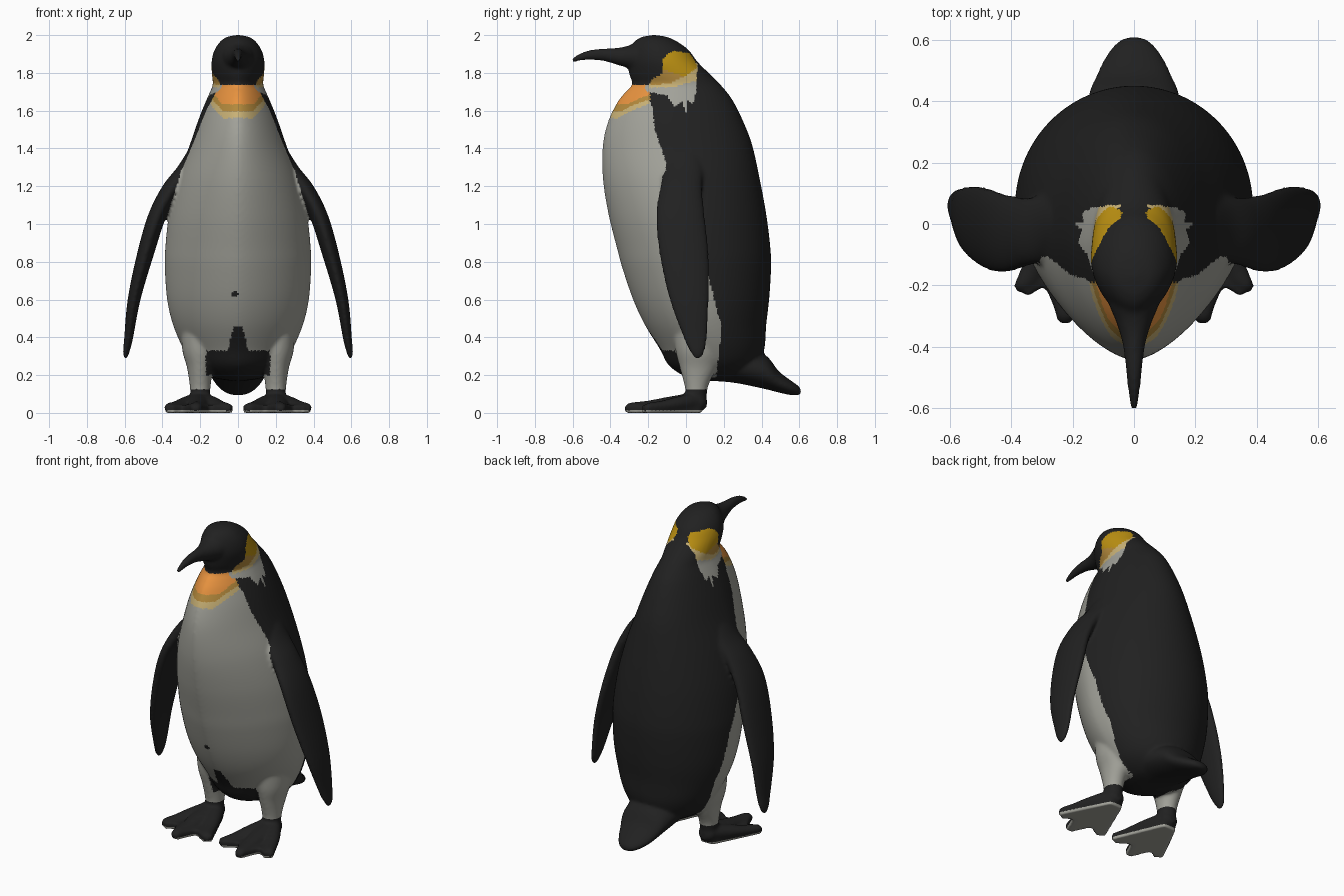
import bpy, bmesh, math

if "Cube" in bpy.data.objects:
    bpy.data.objects.remove(bpy.data.objects["Cube"])

# ---------- colours ----------
COLOURS = [("black feathers", (.015, .015, .015)), ("pale grey belly", (.36, .36, .32)),
           ("orange throat", (.80, .29, .05)), ("tan edge", (.45, .25, .045)),
           ("cream edge", (.58, .44, .18)), ("gold ear", (.50, .28, .006))]
MATS = []
for name, rgb in COLOURS:
    m = bpy.data.materials.new(name)
    m.diffuse_color = (*rgb, 1)
    m.use_nodes = True
    m.node_tree.nodes["Principled BSDF"].inputs["Base Color"].default_value = m.diffuse_color
    MATS.append(m)
BLACK, GREY, ORANGE, TAN, CREAM, GOLD = range(6)
PARTS = []


# ---------- helpers ----------
def finish(name, bm):
    bmesh.ops.recalc_face_normals(bm, faces=bm.faces)
    me = bpy.data.meshes.new(name)
    bm.to_mesh(me)
    bm.free()
    PARTS.append(me)


def spline(rows, steps):
    """Catmull-Rom through all values of the rows."""
    out = []
    for i in range(len(rows) - 1):
        a, b, c, d = (rows[max(i - 1, 0)], rows[i], rows[i + 1], rows[min(i + 2, len(rows) - 1)])
        for s in range(steps):
            t = s / steps
            out.append([q + .5 * t * (r - p + t * (2*p - 5*q + 4*r - u + t * (3*(q - r) + u - p)))
                        for p, q, r, u in zip(a, b, c, d)])
    return out + [list(rows[-1])]


def loft(name, rows, axis, seg=32, steps=6, keel=2.0):
    """Rings (x, y, z, half width, half depth) along z or y; keel < 2 sharpens the front half."""
    bm = bmesh.new()
    rings = []
    for x, y, z, u, v in spline(rows, steps):
        ring = []
        for k in range(seg):
            a = 2 * math.pi * k / seg
            n = 2 / keel if math.sin(a) < 0 else 1
            p = max(u, .001) * math.copysign(abs(math.cos(a)) ** n, math.cos(a))
            q = max(v, .001) * math.copysign(abs(math.sin(a)) ** n, math.sin(a))
            ring.append(bm.verts.new((x + p, y + q, z) if axis == 'z' else (x + p, y, z + q)))
        rings.append(ring)
    for r, s in zip(rings, rings[1:]):
        for k in range(seg):
            j = (k + 1) % seg
            bm.faces.new((r[k], r[j], s[j], s[k]))
    bm.faces.new(rings[0])
    bm.faces.new(rings[-1])
    finish(name, bm)


def plate(name, outline, z0, z1):
    bm = bmesh.new()
    lo, hi = [[bm.verts.new((x, y, z)) for x, y in outline] for z in (z0, z1)]
    bm.faces.new(lo)
    bm.faces.new(hi)
    for k in range(len(lo)):
        j = (k + 1) % len(lo)
        bm.faces.new((lo[k], lo[j], hi[j], hi[k]))
    finish(name, bm)


def inside(poly, y, z):
    hit = False
    for (a, b), (c, d) in zip(poly, poly[1:] + poly[:1]):
        if (b > z) != (d > z) and y < a + (z - b) * (c - a) / (d - b):
            hit = not hit
    return hit


def lerp(table, z):
    for (z0, a), (z1, b) in zip(table, table[1:]):
        if z <= z1:
            return a + (b - a) * max(0, (z - z0) / (z1 - z0))
    return table[-1][1]


# ---------- plumage pattern, in side view (y, z) ----------
EAR = [(-.125, 1.87), (-.10, 1.90), (-.06, 1.915), (.02, 1.905), (.045, 1.87), (.06, 1.83),
       (.0, 1.785), (-.08, 1.745), (-.19, 1.735), (-.18, 1.765), (-.12, 1.80)]
EAR_EDGE = [(.065, 1.86), (.055, 1.76), (-.06, 1.725), (-.2, 1.72), (-.19, 1.75), (0, 1.82)]
NECK = [(-.22, 1.737), (.05, 1.77), (.055, 1.70), (.035, 1.63), (.01, 1.66), (0, 1.59),
        (-.02, 1.65), (-.06, 1.62), (-.1, 1.68), (-.21, 1.70)]
FLANK = [(.2, .16), (.45, .19), (.6, .15), (.76, .11), (1, 0), (1.2, -.1),
         (1.34, -.11), (1.5, -.165), (1.62, -.18), (1.7, -.21)]
WING = [(.29, .5), (.6, .46), (.84, .412), (1.05, .372), (1.2, .325), (1.35, .28), (1.4, 9)]


def plumage(c):
    x, y, z = abs(c.x), c.y, c.z
    if z < .125:                              # feet with pale soles, tail tip
        return GREY if z < .012 else BLACK
    if x > .04:
        if inside(EAR, y, z):
            return TAN if z < 1.81 - .3 * (y + .1) else GOLD
        if inside(EAR_EDGE, y, z):
            return CREAM
        if inside(NECK, y, z):
            return GREY
    if z > 1.737:
        return BLACK
    q = z - 1.56 - 1.1 * max(0, x - .08)      # throat bib bands
    if q > 0 and y < -.19:
        return ORANGE if q > .073 else TAN if q > .038 else CREAM
    if (z > .29 and x > lerp(WING, z)) or (x < .135 and z < .2):
        return BLACK
    if (.2 <= z < .33 and x < .17) or (z < .46 and x < .055 - .25 * (z - .33)):
        return BLACK
    if math.hypot(c.x + .015, z - .63) < .018 and y < 0:
        return BLACK
    return GREY if y < lerp(FLANK, z) else BLACK


# ---------- head and body: z, front y, back y, half width ----------
PROFILE = [(2.0, -.18, -.16, .01), (1.99, -.235, -.10, .06), (1.965, -.275, -.045, .095),
           (1.92, -.30, .015, .125), (1.86, -.31, .06, .14), (1.79, -.30, .13, .138),
           (1.74, -.285, .18, .133), (1.70, -.32, .215, .148), (1.65, -.36, .25, .17),
           (1.55, -.41, .30, .21), (1.42, -.44, .35, .255), (1.24, -.44, .39, .32),
           (1.05, -.41, .425, .365), (.87, -.365, .447, .385), (.76, -.335, .45, .387),
           (.6, -.28, .44, .375), (.47, -.22, .425, .345), (.34, -.14, .415, .29),
           (.25, -.09, .38, .23), (.19, 0, .30, .14), (.17, .08, .2, .04)]
loft("body", [(0, (f + b) / 2, z, w, (b - f) / 2) for z, f, b, w in PROFILE],
     'z', 96, 6, 1.65)

# ---------- beak and tail ----------
loft("beak", [(0, -.2, 1.885, .09, .08), (0, -.26, 1.885, .082, .075), (0, -.31, 1.885, .062, .058),
              (0, -.36, 1.887, .045, .046), (0, -.41, 1.893, .034, .037),
              (0, -.46, 1.897, .028, .031), (0, -.53, 1.892, .021, .024),
              (0, -.58, 1.877, .015, .017), (0, -.608, 1.864, .008, .009)], 'y')
loft("tail", [(0, .1, .21, .1, .04), (0, .25, .25, .16, .09), (0, .41, .22, .15, .092),
              (0, .49, .165, .12, .057), (0, .55, .135, .09, .04),
              (0, .59, .12, .058, .027), (0, .609, .113, .025, .014)], 'y')

# ---------- paired parts ----------
FLIPPER = [(.19, .01, 1.45, .03, .05), (.225, 0, 1.38, .045, .08), (.27, -.01, 1.3, .052, .1),
           (.345, -.025, 1.2, .055, .11), (.425, -.03, 1.05, .05, .128), (.49, -.01, .84, .045, .13),
           (.55, .017, .6, .034, .104), (.58, .05, .39, .023, .06), (.592, .06, .32, .017, .036),
           (.595, .063, .29, .009, .016)]
LEG = [(.2, .06, .5, .1, .13), (.2, .065, .34, .096, .122), (.2, .065, .24, .07, .098),
       (.2, .055, .14, .055, .062), (.2, .055, .05, .05, .052)]
TOES = {"inner": (.055, -.25), "middle": (.225, -.325), "outer": (.37, -.22)}
WEB = [(.155, .08), (.245, .08), (.39, -.205), (.345, -.235), (.29, -.2), (.245, -.31),
       (.2, -.31), (.15, -.205), (.07, -.255), (.025, -.225)]

for side, s in (("right", 1), ("left", -1)):
    def flip(rows):
        return [(s * r[0], *r[1:]) for r in rows]

    loft(side + "_flipper", flip(FLIPPER), 'z', 40, 6)
    loft(side + "_leg", flip(LEG), 'z', 40, 5)
    for toe, (tx, ty) in TOES.items():
        rows = [(.2, .11, .055, .025, .025), (.2, .07, .06, .055, .05)]
        for t, rx, rz in ((.35, .058, .042), (.7, .045, .029), (.93, .033, .024), (1, .016, .014)):
            rows.append((.2 + t * (tx - .2), .07 + t * (ty - .07), rz + .006, rx, rz))
        loft(f"{side}_{toe}_toe", flip(rows), 'y', 24, 5)
    plate(side + "_web", flip(WEB), 0, .042)

# ---------- fuse the parts into one smooth skin, then paint the plumage ----------
bm = bmesh.new()
for me in PARTS:
    bm.from_mesh(me)
    bpy.data.meshes.remove(me)
skin = bpy.data.meshes.new("rough_skin")
bm.to_mesh(skin)
bm.free()
bird = bpy.data.objects.new("penguin_body", skin)
bpy.context.collection.objects.link(bird)
remesh = bird.modifiers.new("fuse", 'REMESH')
remesh.mode = 'VOXEL'
remesh.voxel_size = .01
soft = bird.modifiers.new("soften", 'SMOOTH')
soft.factor, soft.iterations = .5, 7
deps = bpy.context.evaluated_depsgraph_get()
mesh = bpy.data.meshes.new_from_object(bird.evaluated_get(deps))
bird.modifiers.clear()
bird.data = mesh
bpy.data.meshes.remove(skin)
mesh.materials.clear()
for m in MATS:
    mesh.materials.append(m)
for p in mesh.polygons:
    p.use_smooth = True
    p.material_index = plumage(p.center)
